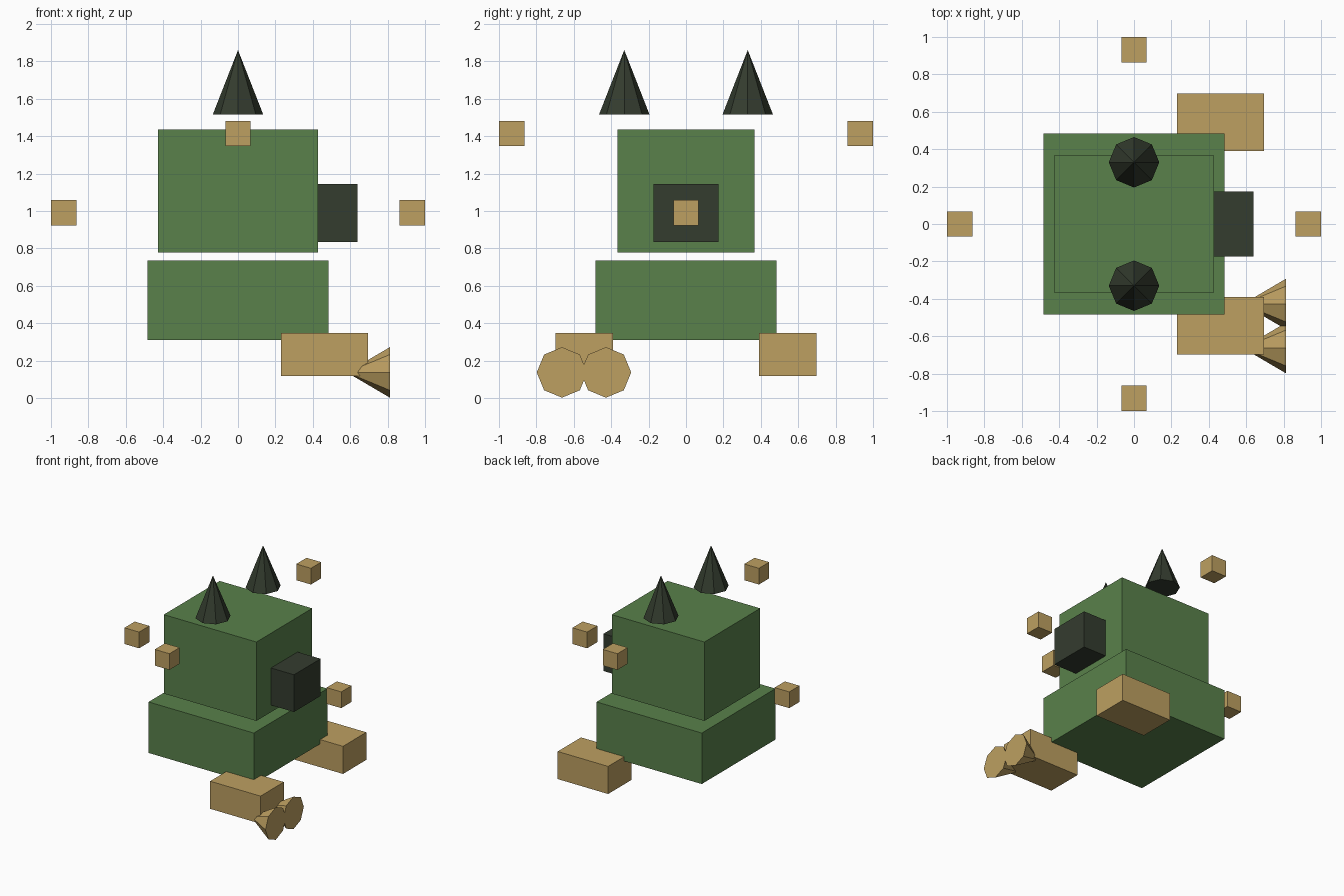
import bpy
from math import pi

if "Cube" in bpy.data.objects:
    bpy.data.objects.remove(bpy.data.objects["Cube"])


def material(name, rgb):
    m = bpy.data.materials.new(name)
    m.diffuse_color = (*rgb, 1)
    m.use_nodes = True
    m.node_tree.nodes["Principled BSDF"].inputs["Base Color"].default_value = m.diffuse_color
    return m


GREEN = material("green", (0.10, 0.22, 0.07))
DARK = material("dark", (0.034, 0.045, 0.028))
TAN = material("tan", (0.51, 0.35, 0.12))


def finish(name, mat):
    ob = bpy.context.object
    ob.name = name
    ob.data.materials.append(mat)


def box(name, centre, size, mat):
    bpy.ops.mesh.primitive_cube_add(size=1, location=centre)
    bpy.context.object.scale = size
    finish(name, mat)


def cone(name, centre, radius, depth, mat, rotation=(0, 0, 0)):
    bpy.ops.mesh.primitive_cone_add(vertices=8, radius1=radius, radius2=0, depth=depth,
                                    location=centre, rotation=rotation)
    finish(name, mat)


# body, head and snout (face points to +x)
box("body", (0, 0, 0.524), (0.97, 0.97, 0.425), GREEN)
box("head", (0, 0, 1.106), (0.854, 0.735, 0.658), GREEN)
box("snout", (0.532, 0, 0.99), (0.214, 0.35, 0.31), DARK)

# paired ears, feet and floating cubes
for side, s in (("right", -1), ("left", 1)):
    cone(f"{side}_ear", (0, s * 0.33, 1.688), 0.135, 0.345, DARK)
    box(f"{side}_foot", (0.463, s * 0.543, 0.233), (0.465, 0.307, 0.23), TAN)
    box(f"{side}_floating_cube", (0, s * 0.932, 1.415), (0.135,) * 3, TAN)
for end, s in (("back", -1), ("front", 1)):
    box(f"{end}_floating_cube", (s * 0.932, 0, 0.99), (0.135,) * 3, TAN)

# two toe cones on one foot, tips sunk into it
for i, y in enumerate((-0.663, -0.428)):
    cone(f"toe_{i + 1}", (0.697, y, 0.137), 0.135, 0.23, TAN, (0, -pi / 2, 0))
